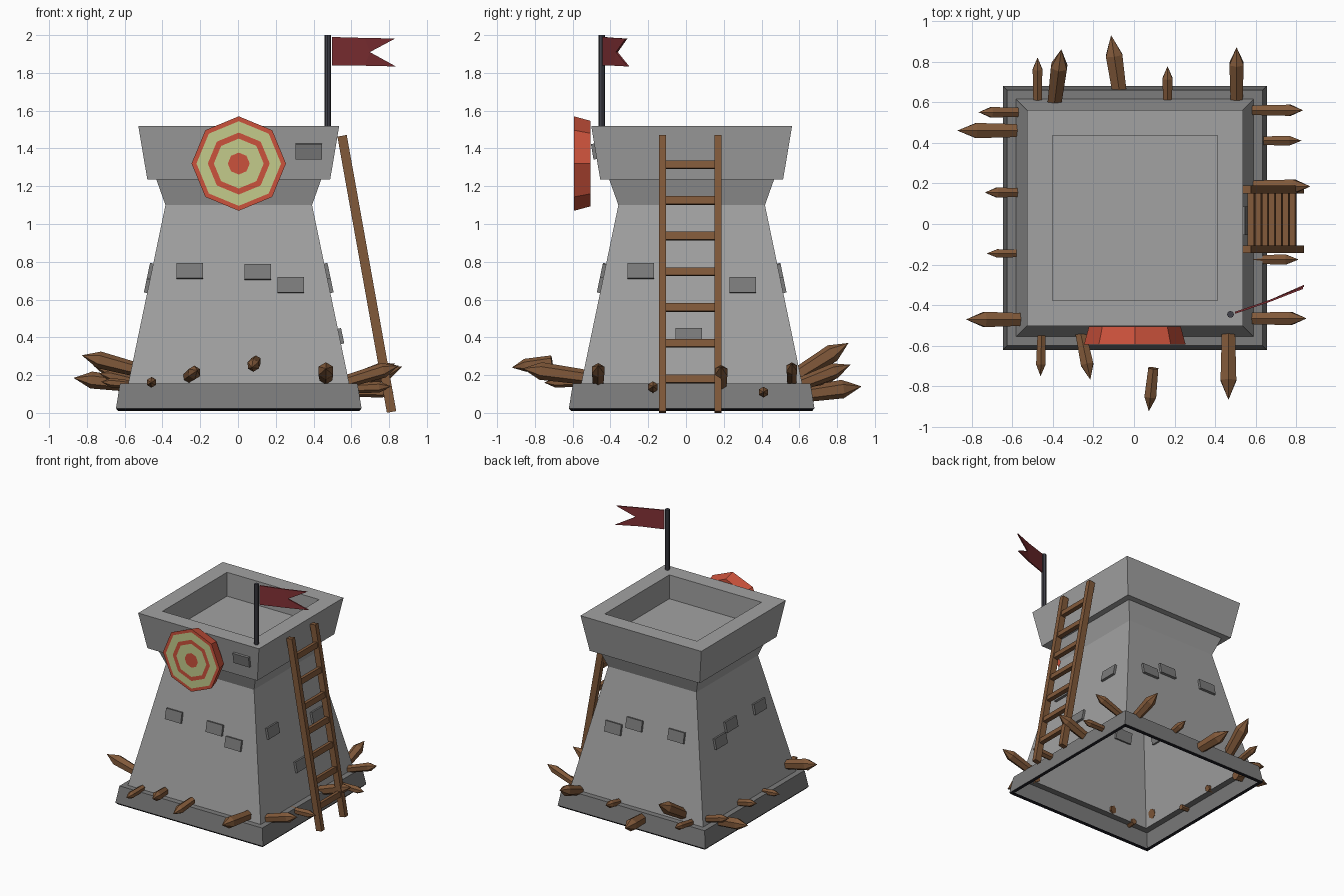
import bpy, math
from math import sin, cos, pi, atan
from mathutils import Vector, Matrix

if "Cube" in bpy.data.objects:
    bpy.data.objects.remove(bpy.data.objects["Cube"])

CX, CY = 0.004, 0.03


def material(name, r, g, b):
    m = bpy.data.materials.new(name)
    m.diffuse_color = (r, g, b, 1)
    m.use_nodes = True
    m.node_tree.nodes["Principled BSDF"].inputs["Base Color"].default_value = m.diffuse_color
    return m


STONE = material("light_stone", .36, .36, .36)
DARK = material("dark_stone", .2, .2, .2)
BLACK = material("underside_black", .004, .004, .006)
WOOD = material("wood", .22, .1, .042)
RED = material("target_red", .6, .085, .045)
CREAM = material("target_cream", .55, .6, .26)
CLOTH = material("flag_cloth", .22, .03, .035)
IRON = material("iron", .055, .055, .07)


def mesh(name, verts, faces, mats, idx=None):
    me = bpy.data.meshes.new(name)
    me.from_pydata(verts, [], faces)
    for m in mats:
        me.materials.append(m)
    if idx:
        for p, i in zip(me.polygons, idx):
            p.material_index = i
    ob = bpy.data.objects.new(name, me)
    bpy.context.collection.objects.link(ob)
    return ob


def bridge(rings, n):
    """Quads between successive rings of n vertices."""
    return [(r * n + i, r * n + (i + 1) % n, (r + 1) * n + (i + 1) % n, (r + 1) * n + i)
            for r in range(rings - 1) for i in range(n)]


def square_loft(name, profile, mats, bands, cap=False):
    """Square walls following a (half width, height) profile."""
    verts = [(CX + sx * h, CY + sy * h, z) for h, z in profile
             for sx, sy in ((-1, -1), (1, -1), (1, 1), (-1, 1))]
    faces = bridge(len(profile), 4)
    idx = [b for b in bands for _ in range(4)]
    if cap:
        faces.append(tuple(range(len(verts) - 4, len(verts))))
        idx.append(0)
    return mesh(name, verts, faces, mats, idx)


def box(name, size, matrix, mat):
    x, y, z = (s / 2 for s in size)
    verts = [matrix @ Vector((sx * x, sy * y, h)) for h in (-z, z)
             for sx, sy in ((-1, -1), (1, -1), (1, 1), (-1, 1))]
    return mesh(name, verts, [(3, 2, 1, 0), (4, 5, 6, 7)] + bridge(2, 4), [mat])


# Plinth with dark underside lip, open below
square_loft("plinth", [(.625, .025), (.638, .01), (.65, .024), (.629, .155), (.58, .155)],
            [DARK, BLACK], [1, 1, 0, 0])
# Tower walls, flared neck and crown with sunken floor
square_loft("tower", [(.585, .155), (.388, 1.10), (.436, 1.235), (.484, 1.235), (.532, 1.52),
                      (.406, 1.52), (.406, 1.33)], [STONE], [0] * 6, cap=True)


# Raised bricks: quarter turn, position along wall, height
def brick(turn, u, z):
    if z > 1.2:
        half, tilt = .484 + (z - 1.235) * .168, atan(.168)
    else:
        half, tilt = .585 - (z - .155) * .2085, -atan(.2085)
    m = (Matrix.Translation((CX, CY, 0)) @ Matrix.Rotation(turn * pi / 2, 4, 'Z')
         @ Matrix.Translation((u, -half, z)) @ Matrix.Rotation(tilt, 4, 'X'))
    box("brick", (.14, .035, .083), m, DARK)


for turn, u, z in [(0, -.26, .75), (0, .1, .745), (0, .275, .675), (0, .37, 1.385),
                   (1, -.27, .75), (1, .27, .675), (1, -.015, .405),
                   (2, .27, .75), (2, -.1, .745), (2, -.275, .675),
                   (3, .29, .75), (3, -.07, .745), (3, -.225, .675)]:
    brick(turn, u, z)

# Octagonal target: tapered back, concentric coloured rings on the front
rings = [(.226, -.505), (.25, -.593), (.224, -.593), (.164, -.593), (.132, -.593), (.058, -.593)]
tv = [(.004 + r * sin(i * pi / 4), y, 1.32 + r * cos(i * pi / 4))
      for r, y in rings for i in range(8)]
tf = bridge(6, 8) + [tuple(range(40, 48)), tuple(range(7, -1, -1))]
mesh("target", tv, tf, [RED, CREAM],
     [b for b in (0, 0, 1, 0, 1) for _ in range(8)] + [0, 0])

# Flag pole
pv = [(.475 + .017 * cos(i * pi / 4), -.445 + .017 * sin(i * pi / 4), z)
      for z in (1.5, 2.0) for i in range(8)]
mesh("flag_pole", pv, bridge(2, 8) + [tuple(range(8, 16)), tuple(range(7, -1, -1))], [IRON])

# Swallow-tailed flag, slightly bent
outline = [(.498, -.437, 1.838), (.67, -.378, 1.838), (.836, -.305, 1.834), (.698, -.366, 1.91),
           (.832, -.315, 1.982), (.67, -.378, 1.985), (.498, -.437, 1.99)]
fv = [(x, y + d, z) for d in (-.005, .005) for x, y, z in outline]
ff = [(0, 1, 3, 5, 6), (1, 2, 3), (3, 4, 5)]
ff += [tuple(i + 7 for i in reversed(f)) for f in ff]
ff += [tuple(reversed(f)) for f in bridge(2, 7)]
mesh("flag", fv, ff, [CLOTH])

# Leaning ladder
foot, head = Vector((.813, 0, .005)), Vector((.551, 0, 1.467))
lean = Matrix.Rotation(-atan((foot.x - head.x) / (head.z - foot.z)), 4, 'Y')
for y in (-.125, .17):
    mid = (foot + head) / 2 + Vector((0, y, 0))
    box("ladder_rail", (.05, .038, (head - foot).length), Matrix.Translation(mid) @ lean, WOOD)
for i in range(7):
    z = .18 + i * .189
    p = foot.lerp(head, (z - foot.z) / (head.z - foot.z))
    box("ladder_rung", (.032, .27, .042), Matrix.Translation((p.x, .0225, z)) @ lean, WOOD)


# Sharpened stakes around the plinth: base, tip, width
def stake(a, b, w):
    a, b = Vector(a), Vector(b)
    d = (b - a).normalized()
    side = d.cross(Vector((0, 0, 1))).normalized()
    up = side.cross(d)
    neck = b - d * min(w * 1.25, (b - a).length * .45)
    verts = [c + side * (w * .5 * s * sin(i * pi / 3)) * 1.15 + up * (w * .6 * s * cos(i * pi / 3))
             for c, s in ((a, .85), (neck, 1)) for i in range(6)] + [b]
    faces = bridge(2, 6) + [(6 + i, 6 + (i + 1) % 6, 12) for i in range(6)]
    mesh("stake", verts, faces + [(5, 4, 3, 2, 1, 0)], [WOOD])


for a, b, w in [
    # left side
    ((-.56, .55, .19), (-.765, .55, .25), .052), ((-.57, .46, .15), (-.87, .46, .185), .075),
    ((-.56, .155, .17), (-.735, .155, .21), .05), ((-.565, -.145, .15), (-.725, -.145, .165), .042),
    ((-.56, -.47, .235), (-.827, -.47, .305), .075),
    # right side
    ((.57, .56, .165), (.832, .56, .26), .055), ((.6, .41, .11), (.825, .41, .11), .048),
    ((.58, .185, .14), (.868, .185, .245), .068), ((.58, -.175, .13), (.81, -.175, .14), .05),
    ((.57, -.465, .165), (.85, -.465, .25), .066),
    # back
    ((-.475, .59, .16), (-.475, .82, .2), .048), ((-.392, .59, .2), (-.358, .86, .37), .08),
    ((-.07, .64, .1), (-.113, .93, .14), .082), ((.165, .59, .15), (.165, .777, .19), .05),
    ((.505, .6, .15), (.505, .87, .255), .07),
    # front
    ((-.455, -.54, .165), (-.46, -.75, .16), .047), ((-.262, -.54, .19), (-.215, -.767, .225), .062),
    ((.095, -.71, .275), (.073, -.922, .24), .058), ((.465, -.54, .19), (.465, -.866, .235), .078),
]:
    stake(a, b, w)
